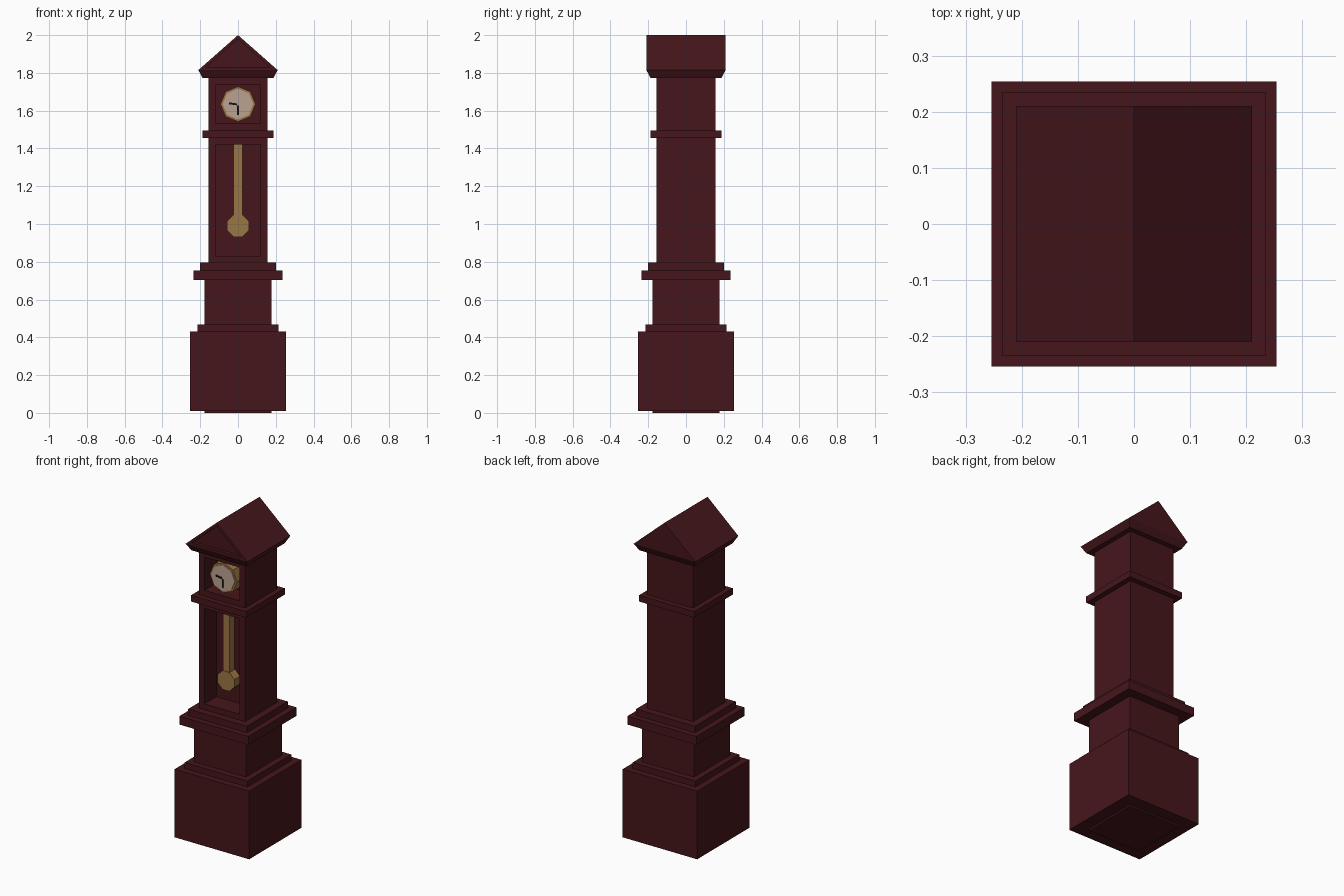
import bpy, bmesh, math
from mathutils import Matrix, Vector

if "Cube" in bpy.data.objects:
    bpy.data.objects.remove(bpy.data.objects["Cube"])


def material(name, rgb):
    m = bpy.data.materials.new(name)
    m.diffuse_color = (*rgb, 1)
    m.use_nodes = True
    m.node_tree.nodes["Principled BSDF"].inputs["Base Color"].default_value = m.diffuse_color
    return m


WOOD = material("dark_wood", (0.06, 0.008, 0.011))
BRASS = material("brass", (0.33, 0.18, 0.06))
CREAM = material("cream", (0.50, 0.36, 0.29))
BLACK = material("black", (0.005, 0.005, 0.005))


def finish(name, bm, mat):
    bmesh.ops.recalc_face_normals(bm, faces=bm.faces)
    me = bpy.data.meshes.new(name)
    bm.to_mesh(me)
    bm.free()
    me.materials.append(mat)
    ob = bpy.data.objects.new(name, me)
    bpy.context.collection.objects.link(ob)
    return ob


def box_bm(x0, x1, y0, y1, z0, z1):
    bm = bmesh.new()
    bmesh.ops.create_cube(bm, size=1)
    for v in bm.verts:
        v.co = Vector(((x0 + x1) / 2 + v.co.x * (x1 - x0),
                       (y0 + y1) / 2 + v.co.y * (y1 - y0),
                       (z0 + z1) / 2 + v.co.z * (z1 - z0)))
    return bm


def recess(bm, margin, depth):
    """Sink a framed panel into the face that looks toward -y."""
    bm.normal_update()
    face = min(bm.faces, key=lambda f: f.normal.y)
    bmesh.ops.inset_region(bm, faces=[face], thickness=margin, use_even_offset=True)
    new = bmesh.ops.extrude_discrete_faces(bm, faces=[face])["faces"][0]
    bmesh.ops.translate(bm, verts=new.verts, vec=(0, depth, 0))


def block(name, half, z0, z1, depth=0):
    bm = box_bm(-half, half, -half, half, z0, z1)
    if depth:
        recess(bm, 0.036, depth)
    return finish(name, bm, WOOD)


def disc(name, r, y0, y1, z, turn, mat):
    """Octagonal disc whose axis runs along y."""
    bm = bmesh.new()
    m = (Matrix.Translation((0, (y0 + y1) / 2, z)) @ Matrix.Rotation(math.pi / 2, 4, 'X')
         @ Matrix.Rotation(turn, 4, 'Z'))
    bmesh.ops.create_cone(bm, cap_ends=True, segments=8, radius1=r, radius2=r,
                          depth=y1 - y0, matrix=m)
    return finish(name, bm, mat)


# Square case, stacked from the floor up
block("foot", 0.177, 0.0, 0.01)
block("base", 0.254, 0.01, 0.43)
block("base_step", 0.214, 0.43, 0.467)
block("pedestal", 0.177, 0.467, 0.703)
block("pedestal_ledge", 0.235, 0.703, 0.755)
block("trunk_step", 0.20, 0.755, 0.795)
block("trunk", 0.156, 0.795, 1.456, 0.118)
block("trunk_ledge", 0.188, 1.456, 1.495)
block("head", 0.156, 1.495, 1.772, 0.118)

# Flared cornice
bm = box_bm(-0.21, 0.21, -0.21, 0.21, 1.772, 1.815)
for v in bm.verts:
    if v.co.z < 1.79:
        v.co.x *= 0.89
        v.co.y *= 0.89
finish("cornice", bm, WOOD)

# Gabled roof with a sunken front panel
bm = bmesh.new()
f = bm.faces.new([bm.verts.new(p) for p in
                  ((-0.21, -0.21, 1.815), (0.21, -0.21, 1.815), (0, -0.21, 2.0))])
ext = bmesh.ops.extrude_face_region(bm, geom=[f], use_keep_orig=True)["geom"]
bmesh.ops.translate(bm, vec=(0, 0.42, 0),
                    verts=[g for g in ext if isinstance(g, bmesh.types.BMVert)])
bmesh.ops.recalc_face_normals(bm, faces=bm.faces)
recess(bm, 0.016, 0.02)
finish("roof", bm, WOOD)

# Clock
disc("clock_body", 0.093, -0.142, -0.038, 1.635, 0, BRASS)
disc("clock_face", 0.081, -0.147, -0.141, 1.635, 0, CREAM)
finish("minute_hand", box_bm(-0.005, 0.005, -0.151, -0.146, 1.577, 1.628), BLACK)
bm = box_bm(-0.048, -0.005, -0.151, -0.146, 1.631, 1.641)
bmesh.ops.rotate(bm, verts=bm.verts, cent=(-0.026, 0, 1.636),
                 matrix=Matrix.Rotation(math.radians(8), 3, 'Y'))
finish("hour_hand", bm, BLACK)

# Pendulum
finish("pendulum_rod", box_bm(-0.023, 0.023, -0.115, -0.065, 1.0, 1.42), BRASS)
disc("pendulum_bob", 0.0625, -0.118, -0.062, 0.99, math.pi / 8, BRASS)
